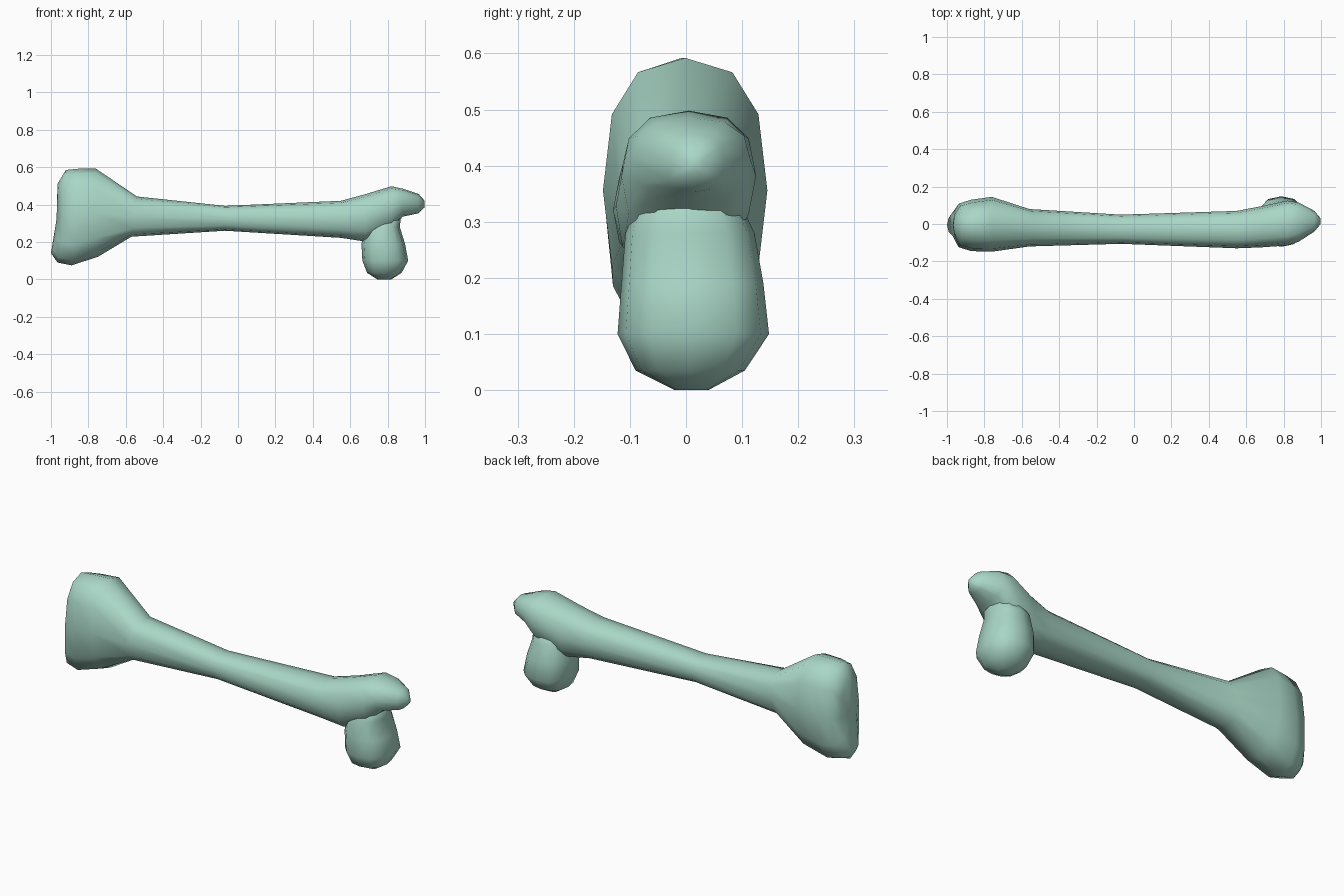
import bpy
import bmesh
from math import cos, sin, tau, copysign
from mathutils import Vector

SIDES = 12
ROUNDNESS = 2.5   # above 2 gives slightly boxy rings

cube = bpy.data.objects.get("Cube")
if cube:
    bpy.data.objects.remove(cube, do_unlink=True)

# Single pale green colour
green = bpy.data.materials.new("pale_green")
color = (0.40, 0.68, 0.57, 1)
green.use_nodes = True
green.diffuse_color = color
bsdf = green.node_tree.nodes["Principled BSDF"]
bsdf.inputs["Base Color"].default_value = color
bsdf.inputs["Roughness"].default_value = 0.8


def oval():
    """Unit rounded-box outline as (u, v) pairs."""
    for i in range(SIDES):
        c, s = cos(tau * i / SIDES), sin(tau * i / SIDES)
        yield [copysign(abs(k) ** (2 / ROUNDNESS), k) if abs(k) > 1e-6 else 0
               for k in (c, s)]


def long_ring(xs, z0, z1, y0, y1):
    """Ring around x; xs is one station or (top, middle, bottom) stations."""
    top, mid, low = xs if isinstance(xs, tuple) else (xs,) * 3
    return [Vector((mid + ((top if v > 0 else low) - mid) * v * v,
                    (y0 + y1) / 2 + u * (y1 - y0) / 2,
                    (z0 + z1) / 2 + v * (z1 - z0) / 2)) for u, v in oval()]


def upright_ring(z, x0, x1, y0, y1):
    """Level ring around z."""
    return [Vector(((x0 + x1) / 2 + u * (x1 - x0) / 2,
                    (y0 + y1) / 2 + v * (y1 - y0) / 2, z)) for u, v in oval()]


def loft(name, rings):
    """Skin the rings and close both ends with fans."""
    bm = bmesh.new()
    loops = [[bm.verts.new(p) for p in ring] for ring in rings]
    for a, b in zip(loops, loops[1:]):
        for i in range(SIDES):
            j = (i + 1) % SIDES
            bm.faces.new((a[i], a[j], b[j], b[i]))
    for ring, loop in ((rings[0], loops[0]), (rings[-1], loops[-1])):
        pole = bm.verts.new(sum(ring, Vector()) / SIDES)
        for i in range(SIDES):
            bm.faces.new((loop[i], loop[(i + 1) % SIDES], pole))
    bmesh.ops.recalc_face_normals(bm, faces=bm.faces)
    for face in bm.faces:
        face.smooth = True
    mesh = bpy.data.meshes.new(name)
    bm.to_mesh(mesh)
    bm.free()
    mesh.materials.append(green)
    obj = bpy.data.objects.new(name, mesh)
    bpy.context.collection.objects.link(obj)
    return obj


# Shaft with the two-lobed knuckle at one end and the pointed spur at the other
loft("bone_shaft", [long_ring(*r) for r in (
    ((-0.965, -0.955, -1.0), 0.14, 0.51, -0.07, 0.06),
    ((-0.92, -0.935, -0.965), 0.09, 0.585, -0.125, 0.11),
    ((-0.85, -0.87, -0.89), 0.075, 0.592, -0.145, 0.13),
    ((-0.76, -0.76, -0.75), 0.12, 0.592, -0.148, 0.145),
    ((-0.54, -0.56, -0.57), 0.228, 0.443, -0.12, 0.08),
    (-0.07, 0.26, 0.393, -0.106, 0.05),
    (0.55, 0.222, 0.42, -0.13, 0.07),
    (0.68, 0.202, 0.455, -0.125, 0.095),
    (0.82, 0.265, 0.498, -0.115, 0.125),
    (0.88, 0.335, 0.485, -0.095, 0.115),
    (0.965, 0.353, 0.457, -0.04, 0.07),
    (0.998, 0.385, 0.42, 0.0, 0.03),
)])

# Rounded joint head hanging below the spur
loft("joint_head", [upright_ring(*r) for r in (
    (0.0, 0.745, 0.82, -0.02, 0.04),
    (0.035, 0.69, 0.875, -0.09, 0.105),
    (0.1, 0.665, 0.91, -0.122, 0.148),
    (0.19, 0.66, 0.893, -0.115, 0.138),
    (0.28, 0.68, 0.865, -0.108, 0.122),
    (0.37, 0.73, 0.875, -0.07, 0.08),
)])
